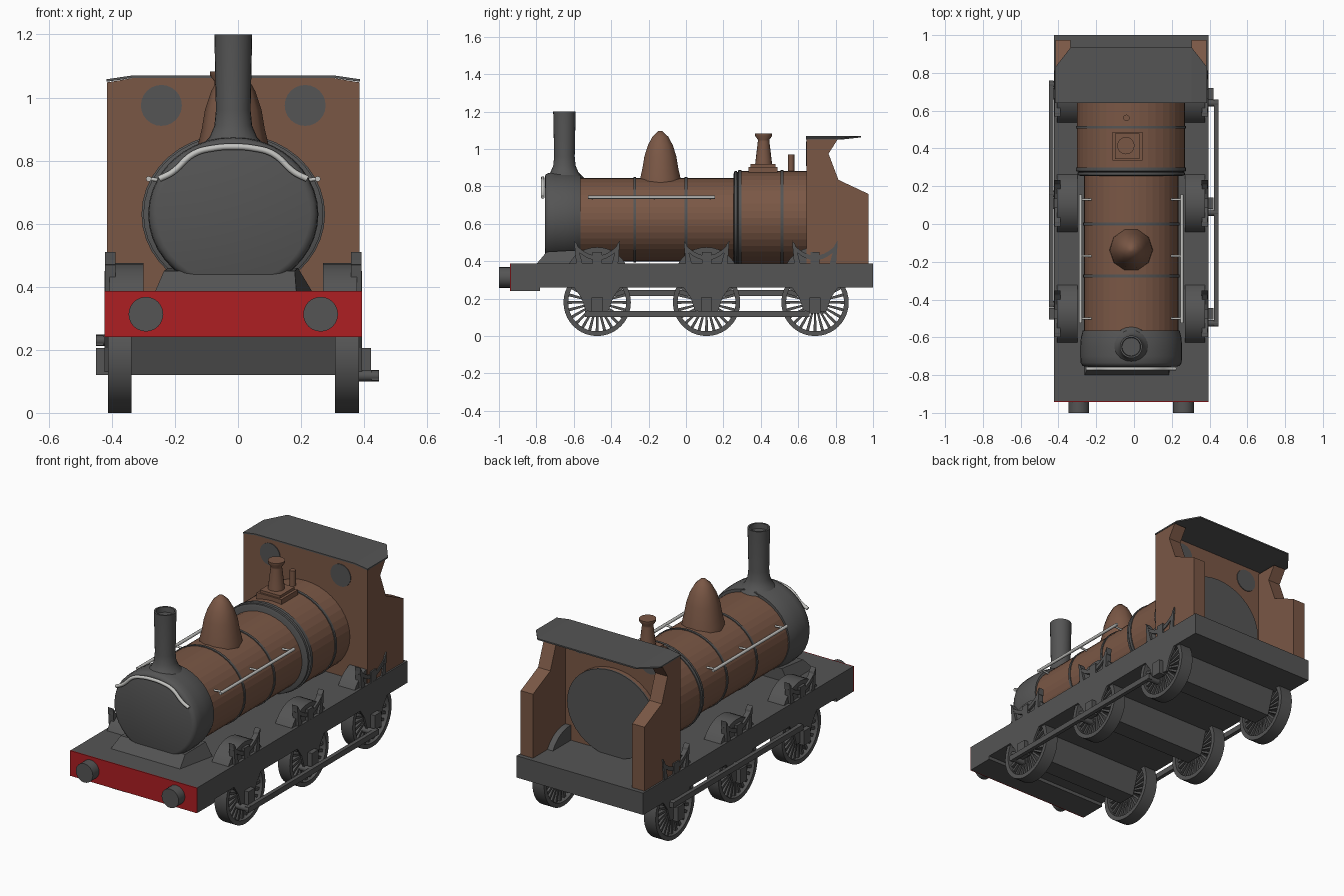
import bpy, bmesh
from math import sin, cos, pi, radians, asin
from mathutils import Vector

if "Cube" in bpy.data.objects:
    bpy.data.objects.remove(bpy.data.objects["Cube"])

CX = -0.015  # centre line of the body


def material(name, rgb):
    m = bpy.data.materials.new(name)
    m.diffuse_color = (*rgb, 1)
    m.use_nodes = True
    m.node_tree.nodes["Principled BSDF"].inputs["Base Color"].default_value = m.diffuse_color
    return m


GREY = material("dark grey", (0.09, 0.09, 0.09))
BROWN = material("warm brown", (0.195, 0.096, 0.06))
RED = material("red", (0.42, 0.013, 0.016))
STEEL = material("light steel", (0.55, 0.55, 0.53))


def finish(name, bm, mat, smooth=None):
    bmesh.ops.recalc_face_normals(bm, faces=bm.faces)
    me = bpy.data.meshes.new(name)
    bm.to_mesh(me)
    bm.free()
    me.materials.append(mat)
    ob = bpy.data.objects.new(name, me)
    bpy.context.collection.objects.link(ob)
    if smooth:
        bpy.ops.object.select_all(action='DESELECT')
        ob.select_set(True)
        bpy.context.view_layer.objects.active = ob
        bpy.ops.object.shade_smooth_by_angle(angle=radians(smooth))
    return ob


def add_prism(bm, pts, a, b, axis):
    """Extrude a 2D outline from a to b along an axis."""
    put = {'X': lambda p, t: (t, p[0], p[1]), 'Y': lambda p, t: (p[0], t, p[1]),
           'Z': lambda p, t: (p[0], p[1], t)}[axis]
    r0 = [bm.verts.new(put(p, a)) for p in pts]
    r1 = [bm.verts.new(put(p, b)) for p in pts]
    n = len(pts)
    bm.faces.new(r0)
    bm.faces.new(r1[::-1])
    for i in range(n):
        bm.faces.new((r0[i], r0[(i + 1) % n], r1[(i + 1) % n], r1[i]))


def prism(name, pts, a, b, mat, axis='X', smooth=None):
    bm = bmesh.new()
    add_prism(bm, pts, a, b, axis)
    return finish(name, bm, mat, smooth)


def box(name, x0, x1, y0, y1, z0, z1, mat):
    return prism(name, [(x0, y0), (x1, y0), (x1, y1), (x0, y1)], z0, z1, mat, 'Z')


def add_lathe(bm, prof, c, axis, n, su=1, sv=1, loop=False):
    """Spin (radius, height) points round an axis through c."""
    rings = []
    for r, h in prof:
        ring = []
        for i in range(n):
            u, v = r * su * cos(2 * pi * i / n), r * sv * sin(2 * pi * i / n)
            p = {'X': (h, u, v), 'Y': (u, h, v), 'Z': (u, v, h)}[axis]
            ring.append(bm.verts.new(Vector(c) + Vector(p)))
        rings.append(ring)
    pairs = list(zip(rings, rings[1:])) + ([(rings[-1], rings[0])] if loop else [])
    for p, q in pairs:
        for i in range(n):
            j = (i + 1) % n
            bm.faces.new((p[i], p[j], q[j], q[i]))
    if not loop:
        bm.faces.new(rings[0])
        bm.faces.new(rings[-1])


def lathe(name, prof, c, axis, n, mat, su=1, sv=1, smooth=40):
    bm = bmesh.new()
    add_lathe(bm, prof, c, axis, n, su, sv)
    return finish(name, bm, mat, smooth)


def tube(name, pts, r, mat):
    cu = bpy.data.curves.new(name, 'CURVE')
    cu.dimensions = '3D'
    cu.bevel_depth, cu.bevel_resolution, cu.use_fill_caps = r, 2, True
    cu.resolution_u = 6
    sp = cu.splines.new('BEZIER')
    sp.bezier_points.add(len(pts) - 1)
    for b, p in zip(sp.bezier_points, pts):
        b.co = p
        b.handle_left_type = b.handle_right_type = 'AUTO'
    cu.materials.append(mat)
    ob = bpy.data.objects.new(name, cu)
    bpy.context.collection.objects.link(ob)


# Running plate, buffer beam and buffers
box("running_plate", CX - .409, CX + .409, -.78, 1.0, .26, .387, GREY)
box("buffer_beam", CX - .409, CX + .409, -.936, -.78, .24, .387, GREY)
box("beam_face", CX - .409, CX + .409, -.942, -.936, .24, .387, RED)
for s in (-1, 1):
    lathe("buffer", [(.055, -1.0), (.055, -.942)], (CX + s * .277, 0, .313), 'Y', 24, GREY)

# Boiler, firebox, smokebox and bands
BC = (CX, 0, .63)
lathe("boiler", [(1, -.57), (1, .28)], (CX, 0, .622), 'Y', 40, BROWN, .25, .223, 5)
lathe("firebox", [(1, .29), (1, .70)], BC, 'Y', 40, BROWN, .286, .252, 5)
lathe("backhead", [(1.0, .70), (1.0, .709)], BC, 'Y', 40, GREY, .286, .252)
lathe("smokebox", [(.90, -.755), (.955, -.75), (.99, -.735), (1, -.70), (1, -.65),
                   (.985, -.60), (.95, -.565)], BC, 'Y', 40, GREY, .27, .245)
for y in (-.275, .0):
    lathe("boiler_band", [(1, y - .007), (1, y + .007)], (CX, 0, .622), 'Y', 40, GREY, .255, .228)
lathe("firebox_band", [(1, .505), (1, .52)], BC, 'Y', 40, GREY, .291, .257)
lathe("firebox_flange", [(.93, .255), (.98, .26), (.98, .272), (.95, .276), (1, .28), (1, .298)],
      BC, 'Y', 40, GREY, .291, .257)

# Smokebox saddle, slanted on the front
bm = bmesh.new()
low = [bm.verts.new(p) for p in ((-.263, -.80, .385), (.185, -.80, .385), (.235, -.57, .385), (-.263, -.57, .385))]
top = [bm.verts.new(p) for p in ((-.235, -.745, .45), (.18, -.745, .45), (.19, -.57, .46), (-.22, -.57, .46))]
bm.faces.new(low)
bm.faces.new(top)
for i in range(4):
    j = (i + 1) % 4
    bm.faces.new((low[i], low[j], top[j], top[i]))
finish("saddle", bm, GREY)

# Chimney, dome, safety valve and whistle
lathe("chimney", [(.105, .845), (.075, .875), (.06, .91), (.055, .96), (.06, 1.2), (.05, 1.2), (.048, 1.17)],
      (CX, -.65, 0), 'Z', 24, GREY)
lathe("dome", [(.117, .80), (.112, .85), (.1, .90), (.09, .96), (.07, 1.02), (.045, 1.065), (.012, 1.095)],
      (CX, -.137, 0), 'Z', 10, BROWN, smooth=50)
box("valve_base", -.114, .045, .335, .488, .84, .905, BROWN)
box("valve_step", -.10, .03, .345, .478, .905, .92, BROWN)
lathe("safety_valve", [(.045, .92), (.043, .94), (.031, 1.04), (.031, 1.05), (.046, 1.07), (.046, 1.083)],
      (-.043, .415, 0), 'Z', 16, BROWN)
lathe("whistle", [(.017, .86), (.017, .97)], (-.04, .562, 0), 'Z', 12, BROWN)

# Cab front, side sheets, windows and roof
prism("cab_front", [(CX - .4, .387), (CX + .4, .387), (CX + .4, 1.048), (CX + .318, 1.062),
                    (CX - .318, 1.062), (CX - .4, 1.048)], .645, .675, BROWN, 'Y')
side = [(.648, .387), (.975, .387), (.975, .76), (.815, .835), (.762, .975), (.81, 1.05), (.648, 1.05)]
for s in (-1, 1):
    prism("cab_side", side, CX + s * .32, CX + s * .3995, BROWN)
    for y in (.641, .675):
        lathe("cab_window", [(.065, y), (.065, y + .004)], (CX + s * .228, 0, .975), 'Y', 24, GREY)
bm = bmesh.new()
cols = [(-.402, .83, 1.05), (-.32, .935, 1.062), (.32, .935, 1.062), (.402, .83, 1.05)]
rows = [[bm.verts.new((CX + x, y, z + dz)) for y, dz in ((.641, 0), (b, 0), (b, .008), (.641, .008))]
        for x, b, z in cols]
for p, q in zip(rows, rows[1:]):
    for i in range(4):
        j = (i + 1) % 4
        bm.faces.new((p[i], p[j], q[j], q[i]))
bm.faces.new(rows[0])
bm.faces.new(rows[-1])
finish("cab_roof", bm, GREY)

# Wheels with spokes, splashers, springs and axle guards
SPOKES = 24
AXLES = (-.475, .11, .69)
a0 = asin(.085 / .175)
arc = [(.175 * cos(a0 + (pi - 2 * a0) * i / 12), .30 + .175 * sin(a0 + (pi - 2 * a0) * i / 12))
       for i in range(13)]
leaf_top = [(-.12 + .024 * i, .43 + .065 * ((i - 5) / 5) ** 2) for i in range(11)]
leaf = leaf_top + [(y, z - .025) for y, z in leaf_top[::-1]]
for ay in AXLES:
    shift = lambda pts: [(y + ay, z) for y, z in pts]
    prism("axle_casing", shift([(-.10, .262), (-.055, .12), (.055, .12), (.10, .262)]),
          CX - .33, CX + .33, GREY)
    for s in (-1, 1):
        X = lambda d: CX + s * d
        bm = bmesh.new()
        c = (X(.36), ay, .18)
        add_lathe(bm, [(.18, -.038), (.18, .038), (.155, .038), (.155, -.038)], c, 'X', 40, loop=True)
        add_lathe(bm, [(.05, -.038), (.05, .038)], c, 'X', 20)
        for k in range(SPOKES):
            t = 2 * pi * k / SPOKES
            d, e = (cos(t), sin(t)), (-sin(t), cos(t))
            pts = [(ay + d[0] * r + e[0] * w, .18 + d[1] * r + e[1] * w)
                   for r, w in ((.045, -.005), (.158, -.008), (.158, .008), (.045, .005))]
            add_prism(bm, pts, X(.34), X(.38), 'X')
        finish("wheel", bm, GREY, 30)
        prism("splasher", shift(arc), X(.285), X(.392), GREY, smooth=30)
        prism("axle_guard", shift([(-.125, .262), (-.085, .205), (-.06, .13), (.06, .13), (.085, .205), (.125, .262)]),
              X(.397), X(.409), GREY)
        box("axle_box", X(.395), X(.436), ay - .03, ay + .03, .12, .205, GREY)
        prism("leaf_spring", shift(leaf), X(.375), X(.405), GREY)
        box("spring_buckle", X(.37), X(.408), ay - .025, ay + .025, .385, .45, GREY)
        for e in (-1, 1):
            prism("spring_hanger", shift([(e * .122, .51), (e * .106, .49), (e * .078, .385), (e * .112, .385)]),
                  X(.373), X(.407), GREY)

# Coupling rods, set at opposite crank positions
for s, oy, z in ((1, -.05, .118), (-1, .05, .23)):
    xo = .447 if s > 0 else -.45
    box("coupling_rod", xo - s * .023, xo, .11 + oy - .6, .11 + oy + .6, z - .016, z + .016, GREY)
    for ay in AXLES:
        lathe("crank_pin", [(.018, CX + s * .38), (.018, xo)], (0, ay + oy, z), 'X', 12, GREY)

# Handrails
for s in (-1, 1):
    x = CX + s * .268
    tube("side_handrail", [(x, -.525, .742), (x, .155, .742)], .009, STEEL)
    for y in (-.5, -.17, .13):
        tube("rail_knob", [(x, y, .742), (CX + s * .20, y, .735)], .006, STEEL)
half = [(.235, .742), (.195, .762), (.125, .822), (.06, .84)]
curve = [(-x, z) for x, z in half] + [(0, .844)] + half[::-1]
tube("front_handrail", [(CX + x, -.766, z) for x, z in curve], .010, STEEL)
